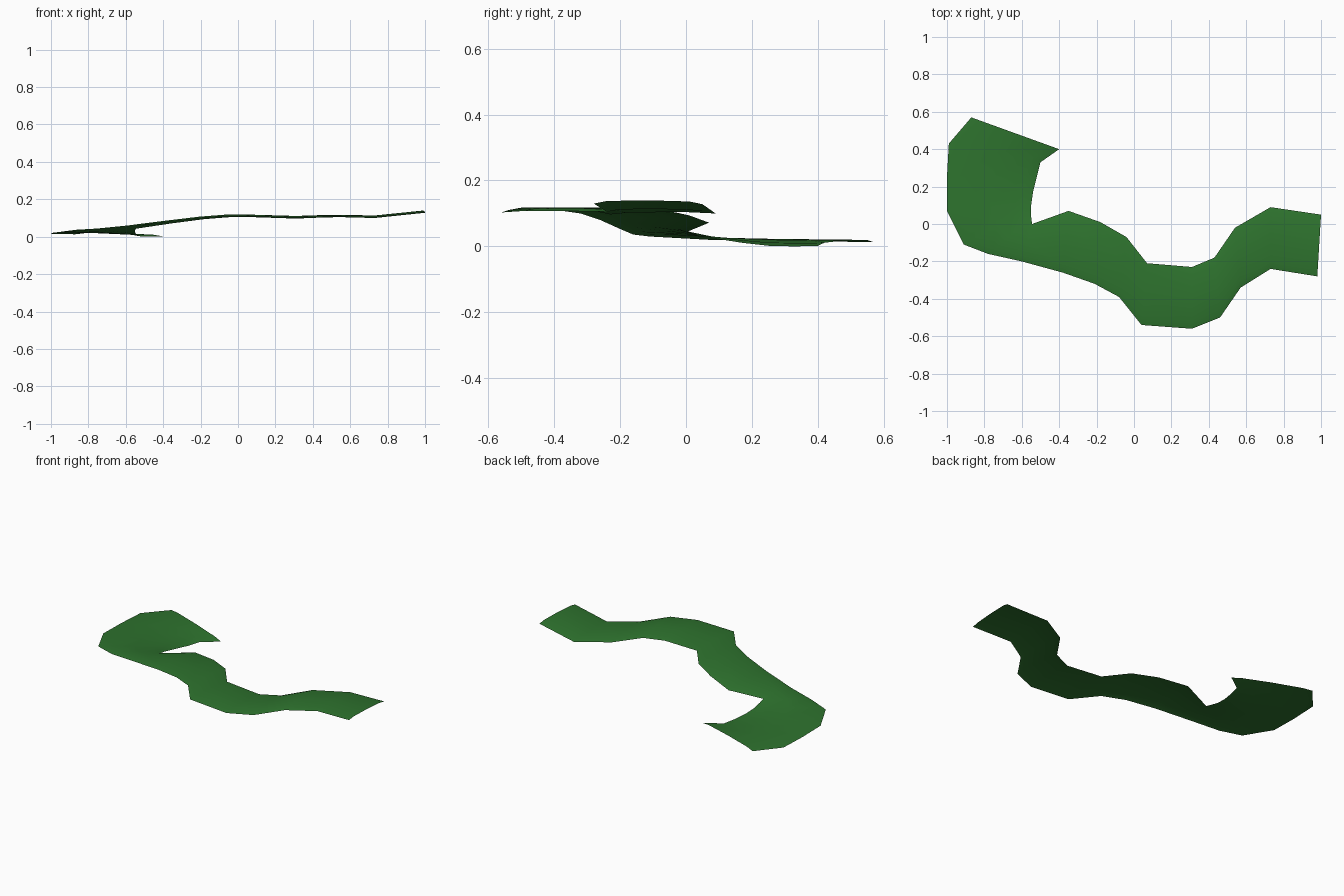
import bpy
import bmesh
from mathutils import Vector

default_cube = bpy.data.objects.get("Cube")
if default_cube:
    bpy.data.objects.remove(default_cube, do_unlink=True)


def make_material(name, colour):
    material = bpy.data.materials.new(name)
    material.use_nodes = True
    material.diffuse_color = colour
    shader = material.node_tree.nodes["Principled BSDF"]
    shader.inputs["Base Color"].default_value = colour
    shader.inputs["Roughness"].default_value = 0.9
    return material


# Matching stations along the two banks of the winding strip, east to west
front_bank = [
    (.98, -.28, .13), (.73, -.24, .105), (.57, -.34, .107), (.46, -.5, .107),
    (.31, -.56, .103), (.04, -.54, .11), (-.08, -.39, .11), (-.21, -.32, .1),
    (-.38, -.26, .08), (-.6, -.2, .053), (-.78, -.16, .036), (-.91, -.11, .03),
    (-1, .07, .02), (-1, .25, .017), (-.99, .43, .015), (-.87, .57, .013),
]
back_bank = [
    (1, .05, .128), (.73, .09, .1), (.54, -.02, .105), (.43, -.18, .102),
    (.31, -.23, .097), (.07, -.21, .105), (-.04, -.07, .105), (-.18, .01, .094),
    (-.35, .07, .072), (-.545, 0, .043), (-.55, .04, .035), (-.55, .1, .022),
    (-.54, .17, .011), (-.52, .25, .002), (-.5, .33, 0), (-.4, .4, .002),
]

# Gently crowned cross-section: position across the strip and lift
crown = [(0, 0), (.12, .008), (.5, .011), (.88, .008), (1, 0)]


def build_strip(name, side_a, side_b, section, material):
    bm = bmesh.new()
    rows = []
    for a, b in zip(side_a, side_b):
        start, end = Vector(a), Vector(b)
        rows.append([
            bm.verts.new(start.lerp(end, across) + Vector((0, 0, lift)))
            for across, lift in section
        ])
    for row, following in zip(rows, rows[1:]):
        for i in range(len(section) - 1):
            bm.faces.new((row[i], row[i + 1], following[i + 1], following[i]))
    # The sheet is open, so its faces are all turned to the sky
    for face in bm.faces:
        face.normal_update()
        if face.normal.z < 0:
            face.normal_flip()
        face.smooth = True
    mesh = bpy.data.meshes.new(name)
    bm.to_mesh(mesh)
    bm.free()
    mesh.materials.append(material)
    strip = bpy.data.objects.new(name, mesh)
    bpy.context.collection.objects.link(strip)
    return strip


grass = make_material("grass green", (.027, .17, .027, 1))
build_strip("winding_grass_strip", front_bank, back_bank, crown, grass)
